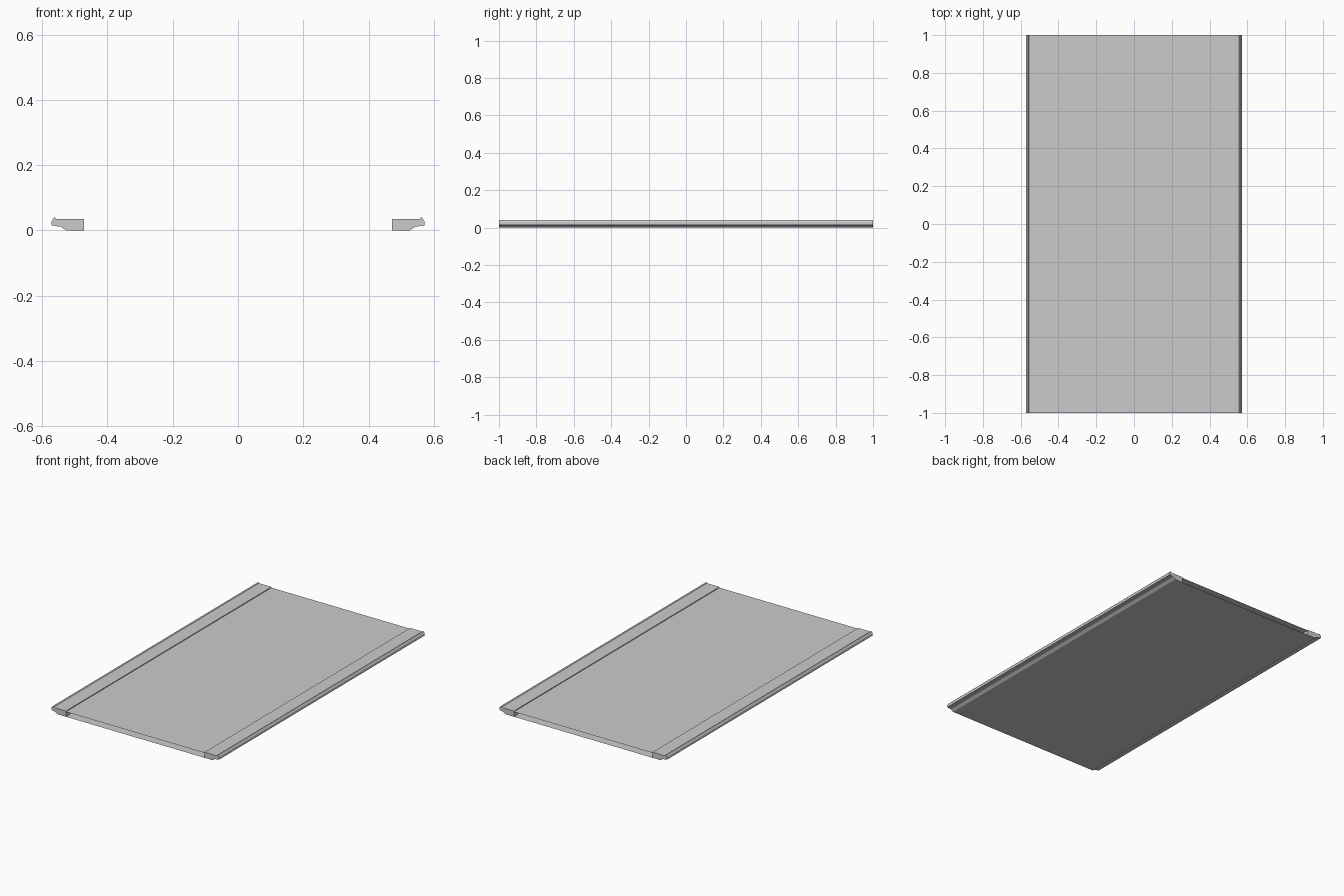
import bpy

if "Cube" in bpy.data.objects:
    bpy.data.objects.remove(bpy.data.objects["Cube"])

HALF = 1.0      # half length along y
INNER = 0.472   # inner face of the rails


def make_object(name, verts, faces):
    mesh = bpy.data.meshes.new(name)
    mesh.from_pydata(verts, [], faces)
    mesh.update()
    obj = bpy.data.objects.new(name, mesh)
    bpy.context.collection.objects.link(obj)
    return obj


def rail(name, side):
    # right-hand cross-section (x, z), counter-clockwise seen from the front
    profile = [(INNER, 0), (0.527, 0), (0.543, 0.011), (0.571, 0.015),
               (0.571, 0.028), (0.562, 0.041), (0.557, 0.035), (INNER, 0.035)]
    n = len(profile)
    verts = [(side * x, y, z) for y in (-HALF, HALF) for x, z in profile]
    faces = [(i, (i + 1) % n, (i + 1) % n + n, i + n)[::-1] for i in range(n)]
    faces += [tuple(range(n))[::-1], tuple(range(n, 2 * n))]
    faces = [f[::-1] for f in faces] if side > 0 else faces
    # caps and sides share one consistent outward orientation
    return make_object(name, verts, faces)


def sheet(name, z, up):
    verts = [(-INNER, -HALF, z), (INNER, -HALF, z), (INNER, HALF, z), (-INNER, HALF, z)]
    return make_object(name, verts, [(0, 1, 2, 3) if up else (3, 2, 1, 0)])


# Side rails with raised outer lip and undercut edge
rail("left_rail", -1)
rail("right_rail", 1)

# Thin deck skins between the rails, open at both ends
sheet("deck_top", 0.030, True)
sheet("deck_bottom", 0.0, False)

# Make rail normals point outward
import bmesh
for obj in bpy.data.objects:
    if obj.name.endswith("rail"):
        bm = bmesh.new()
        bm.from_mesh(obj.data)
        bmesh.ops.recalc_face_normals(bm, faces=bm.faces)
        bm.to_mesh(obj.data)
        bm.free()
